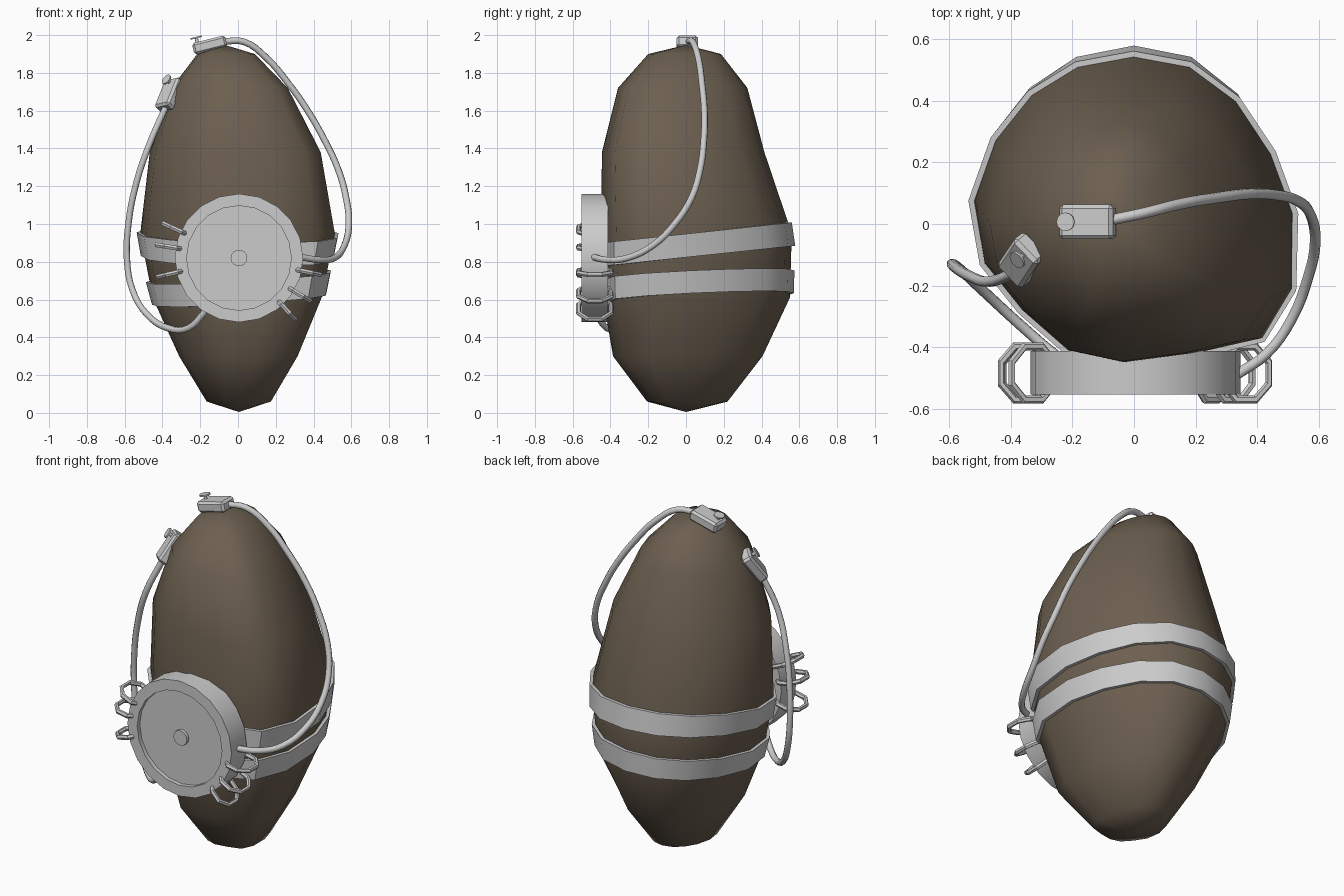
import bpy, bmesh, math
from mathutils import Matrix, Vector

if "Cube" in bpy.data.objects:
    bpy.data.objects.remove(bpy.data.objects["Cube"])

# Plan outline of the body at its widest (counter-clockwise from +x)
PLAN = [(.53, .04), (.46, .235), (.345, .41), (.19, .525), (0, .56), (-.19, .525),
        (-.345, .43), (-.465, .28), (-.535, .08), (-.50, -.12), (-.375, -.27),
        (-.22, -.40), (-.03, -.44), (.2, -.41), (.43, -.36), (.53, -.2)]
# Rings: z, left x, right x, front y, back y
RINGS = [(.06, -.165, .175, -.206, .22), (.30, -.31, .317, -.386, .405),
         (.61, -.45, .445, -.44, .55), (.95, -.515, .515, -.45, .56),
         (1.38, -.465, .44, -.445, .415), (1.72, -.35, .265, -.36, .325),
         (1.90, -.215, .09, -.2, .185)]
N = len(PLAN)


def finish(name, bm, angle=32):
    bmesh.ops.recalc_face_normals(bm, faces=bm.faces)
    me = bpy.data.meshes.new(name)
    bm.to_mesh(me)
    bm.free()
    ob = bpy.data.objects.new(name, me)
    bpy.context.collection.objects.link(ob)
    smooth(ob, angle)
    return ob


def smooth(ob, angle):
    bpy.ops.object.select_all(action='DESELECT')
    ob.select_set(True)
    bpy.context.view_layer.objects.active = ob
    bpy.ops.object.shade_smooth_by_angle(angle=math.radians(angle))


def body_point(i, z, off=0.0):
    """Point on the body in column i at height z, pushed outward by off."""
    k = 0
    while k < len(RINGS) - 2 and z > RINGS[k + 1][0]:
        k += 1
    a, b = RINGS[k], RINGS[k + 1]
    t = (z - a[0]) / (b[0] - a[0])
    xl, xr, yf, yb = (a[j] + (b[j] - a[j]) * t for j in range(1, 5))
    u, v = PLAN[i][0] / .5325, (PLAN[i][1] - .06) / .5
    d = Vector(PLAN[i]) - Vector((0, .05))
    d.normalize()
    return Vector(((xl + xr) / 2 + (xr - xl) / 2 * u + d.x * off,
                   (yf + yb) / 2 + (yb - yf) / 2 * v + d.y * off, z))


def bridge(bm, r0, r1):
    n = len(r0)
    for i in range(n):
        j = (i + 1) % n
        bm.faces.new((r0[i], r0[j], r1[j], r1[i]))


# Body
bm = bmesh.new()
rows = [[bm.verts.new(body_point(i, r[0])) for i in range(N)] for r in RINGS]
for a, b in zip(rows, rows[1:]):
    bridge(bm, a, b)
for row, tip in ((rows[0], (.005, 0, .005)), (rows[-1], (-.07, 0, 1.948))):
    p = bm.verts.new(tip)
    for i in range(N):
        bm.faces.new((row[i], row[(i + 1) % N], p))
body = finish("body", bm, 180)
mat = bpy.data.materials.new("brown")
mat.diffuse_color = (.15, .115, .08, 1)
mat.use_nodes = True
mat.node_tree.nodes["Principled BSDF"].inputs["Base Color"].default_value = mat.diffuse_color
body.data.materials.append(mat)


# Straps: tilted bands following the body
def strap(name, z0, sx, sy, half):
    bm = bmesh.new()
    loops = []
    for s, off in ((-1, .001), (-1, .02), (1, .02), (1, .001)):
        loops.append([bm.verts.new(body_point(i, z0 + sx * PLAN[i][0] + sy * PLAN[i][1]
                                              + s * half, off)) for i in range(N)])
    for k in range(4):
        bridge(bm, loops[k], loops[(k + 1) % 4])
    finish(name, bm, 40)


strap("upper_strap", .885, 0, .11, .062)
strap("lower_strap", .66, .06, .06, .06)


# Round front plate, lathed about the y axis
CX, CZ = .005, .82


def lathe(name, profile, seg):
    bm = bmesh.new()
    rows = [[bm.verts.new((CX + r * math.cos(2 * math.pi * i / seg), y,
                           CZ + r * math.sin(2 * math.pi * i / seg)))
             for i in range(seg)] for r, y in profile]
    for a, b in zip(rows, rows[1:]):
        bridge(bm, a, b)
    bm.faces.new(rows[0])
    bm.faces.new(rows[-1])
    finish(name, bm)


lathe("round_plate", [(.34, -.412), (.34, -.553), (.277, -.553), (.277, -.528)], 20)
lathe("plate_button", [(.044, -.52), (.044, -.547)], 14)

# Wire rings through the plate rim
for n, deg in enumerate((155.5, 171, 193, -11.5, -31, -47.5)):
    a = math.radians(deg)
    radial = Vector((math.cos(a), 0, math.sin(a)))
    side = radial.cross(Vector((0, 1, 0)))
    centre = Vector((CX, -.483, CZ)) + radial * .365
    bm = bmesh.new()
    rows = []
    for i in range(8):
        t = math.pi * (i + .5) / 4
        out = radial * math.cos(t) * .88 + Vector((0, 1, 0)) * math.sin(t)
        rows.append([bm.verts.new(centre + out * (.093 + .014 * math.cos(p)) + side * .014 * math.sin(p))
                     for p in (math.pi * k / 3 for k in range(6))])
    for i in range(8):
        bridge(bm, rows[i], rows[(i + 1) % 8])
    finish("wire_ring_%d" % (n + 1), bm, 35)


# Connector boxes with a small knob: x axis points to the cable, z axis outward
def connector(name, centre, x_dir, up):
    x = Vector(x_dir).normalized()
    z = Vector(up)
    z = (z - x * z.dot(x)).normalized()
    m = Matrix((x, z.cross(x), z)).transposed().to_4x4()
    m.translation = centre
    bm = bmesh.new()
    bmesh.ops.create_cube(bm, size=1, matrix=Matrix.Diagonal((.18, .112, .062, 1)))
    bmesh.ops.bevel(bm, geom=bm.edges[:], offset=.012, segments=1, affect='EDGES')
    bm.transform(m)
    finish(name + "_box", bm, 20)
    bm = bmesh.new()
    for r, h, zc in ((.009, .03, .04), (.03, .008, .055)):
        bmesh.ops.create_cone(bm, cap_ends=True, segments=12, radius1=r, radius2=r,
                              depth=h, matrix=Matrix.Translation((-.06, 0, zc)))
    bm.transform(m)
    finish(name + "_knob", bm)


connector("top", (-.15, .007, 1.948), (1, 0, .25), (0, 0, 1))
connector("side", (-.362, -.117, 1.685), (-.06, -.09, -.15), (-.6, -.45, .6))


# Cables
def cable(name, pts):
    cu = bpy.data.curves.new(name, 'CURVE')
    cu.dimensions = '3D'
    cu.bevel_depth = .0175
    cu.bevel_resolution = 2
    cu.resolution_u = 4
    cu.use_fill_caps = True
    sp = cu.splines.new('BEZIER')
    sp.bezier_points.add(len(pts) - 1)
    for bp, p in zip(sp.bezier_points, pts):
        bp.co = p
    for bp in sp.bezier_points:
        bp.handle_left_type = bp.handle_right_type = 'AUTO'
    ob = bpy.data.objects.new(name, cu)
    bpy.context.collection.objects.link(ob)
    bpy.ops.object.select_all(action='DESELECT')
    ob.select_set(True)
    bpy.context.view_layer.objects.active = ob
    bpy.ops.object.convert(target='MESH')
    smooth(bpy.context.view_layer.objects.active, 50)


cable("right_cable", [(-.08, .012, 1.966), (.03, .035, 1.965), (.15, .065, 1.88), (.27, .085, 1.74),
                      (.375, .098, 1.59), (.455, .095, 1.45), (.53, .075, 1.29), (.572, .03, 1.14),
                      (.587, -.06, 1.0), (.565, -.17, .89), (.51, -.31, .82), (.43, -.42, .81),
                      (.33, -.49, .825)])
cable("left_cable", [(-.38, -.155, 1.625), (-.47, -.187, 1.42), (-.54, -.165, 1.21), (-.58, -.14, 1.0),
                     (-.588, -.13, .815), (-.56, -.15, .655), (-.485, -.22, .525),
                     (-.365, -.33, .447), (-.26, -.42, .45), (-.17, -.48, .54)])
